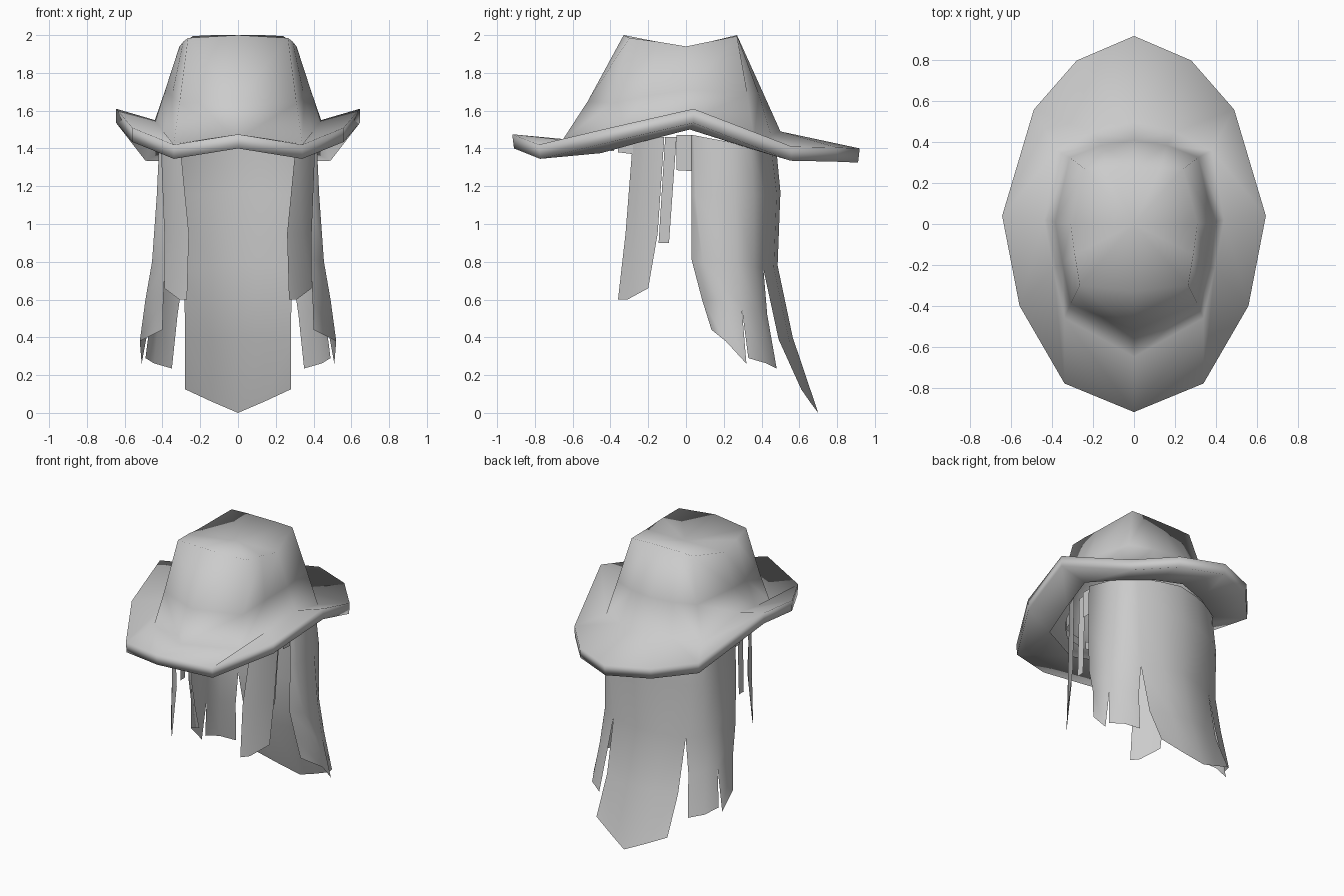
import bpy
import bmesh

cube = bpy.data.objects.get("Cube")
if cube:
    bpy.data.objects.remove(cube, do_unlink=True)

GREY = (0.6, 0.6, 0.6, 1.0)
mat = bpy.data.materials.new("plain grey")
mat.use_nodes = True
mat.diffuse_color = GREY
mat.node_tree.nodes["Principled BSDF"].inputs["Base Color"].default_value = GREY


def finish(name, bm):
    """Weld the half mesh, shade it smooth and mirror it across x."""
    bmesh.ops.remove_doubles(bm, verts=bm.verts, dist=0.002)
    bmesh.ops.recalc_face_normals(bm, faces=bm.faces)
    for f in bm.faces:
        f.smooth = True
    mesh = bpy.data.meshes.new(name)
    bm.to_mesh(mesh)
    bm.free()
    mesh.materials.append(mat)
    ob = bpy.data.objects.new(name, mesh)
    bpy.context.collection.objects.link(ob)
    mod = ob.modifiers.new("mirror", 'MIRROR')
    mod.use_clip = True
    mod.merge_threshold = 0.002


def loft(bm, lines):
    """Join neighbouring lines of points with quads."""
    rows = [[bm.verts.new(p) for p in line] for line in lines]
    for a, b in zip(rows, rows[1:]):
        for i in range(len(a) - 1):
            bm.faces.new((a[i], a[i + 1], b[i + 1], b[i]))
    return rows


# Hat: half rings from front centre to back centre
rim = [(0, -.92, 1.475), (.34, -.78, 1.42), (.56, -.40, 1.51), (.645, .04, 1.61),
       (.49, .56, 1.41), (.28, .80, 1.405), (0, .92, 1.40)]
base = [(0, -.65, 1.45), (.34, -.46, 1.425), (.395, -.22, 1.49), (.44, .02, 1.55),
        (.38, .36, 1.445), (.20, .45, 1.47), (0, .50, 1.49)]
middle = [(0, -.52, 1.65), (.31, -.39, 1.64), (.35, -.19, 1.68), (.385, .01, 1.71),
          (.315, .325, 1.69), (.16, .385, 1.69), (0, .41, 1.69)]
top = [(0, -.33, 2.0), (.265, -.30, 1.985), (.29, -.15, 1.965), (.31, 0, 1.94),
       (.24, .27, 1.995), (.13, .27, 2.0), (0, .27, 2.0)]
rim_under = [(x, y * .99, z - .075) for x, y, z in rim]
base_under = [(x * .98, y * .98, z - .05) for x, y, z in base]

bm = bmesh.new()
rows = loft(bm, [base_under, rim_under, rim, base, middle, top])
dent = bm.verts.new((0, 0, 1.935))
for a, b in zip(rows[-1], rows[-1][1:]):
    bm.faces.new((a, b, dent))
finish("hat", bm)

# Back hair: columns running downwards, split into strips near the ends
side_flap = [(.39, .03, 1.47), (.39, .03, 1.15), (.385, .03, .81), (.395, .085, .60), (.40, .135, .44)]
side_fold = [(.415, .04, 1.47), (.43, .05, 1.15), (.455, .09, .80), (.49, .17, .60), (.52, .21, .38)]
side_back = [(.395, .25, 1.43), (.42, .26, 1.15), (.44, .27, .80), (.455, .295, .56), (.51, .32, .26)]
strip_front = side_back[:4] + [(.49, .33, .29)]
strip_back = [(.30, .39, 1.42), (.31, .42, 1.15), (.285, .41, .76), (.32, .43, .52), (.35, .48, .235)]
panel_edge = strip_back[:3] + [(.28, .49, .39), (.28, .61, .125)]
panel_mid = [(.15, .45, 1.42), (.155, .48, 1.16), (.14, .465, .77), (.14, .545, .39), (.14, .655, .06)]
panel_centre = [(0, .475, 1.43), (0, .50, 1.17), (0, .485, .78), (0, .565, .40), (0, .70, 0)]
strip_mid = [tuple((p + q) / 2 + d for p, q, d in zip(a, b, (.025, .02, 0)))
             for a, b in zip(strip_front, strip_back)]

bm = bmesh.new()
loft(bm, [side_flap, side_fold, side_back])
loft(bm, [strip_front, strip_mid, strip_back])
loft(bm, [panel_edge, panel_mid, panel_centre])
finish("back_hair", bm)

# Front lock hanging before each ear
bm = bmesh.new()
loft(bm, [[(.31, -.28, 1.46), (.26, -.32, .95), (.27, -.36, .60)],
          [(.37, -.21, 1.46), (.34, -.26, .95), (.31, -.31, .60)],
          [(.41, -.115, 1.46), (.39, -.15, .95), (.39, -.20, .66)]])
finish("front_lock", bm)

# Thin strand and the short tuft behind it
bm = bmesh.new()
loft(bm, [[(.37, -.11, 1.46), (.355, -.145, .90)],
          [(.37, -.05, 1.46), (.355, -.09, .90)]])
loft(bm, [[(.39, -.05, 1.47), (.39, -.05, 1.285)],
          [(.39, .03, 1.47), (.39, .03, 1.28)]])
finish("side_strand", bm)

# Short fringe tucked under the front of the brim
bm = bmesh.new()
fringe = [((.31, -.28), (.27, -.36), 1.37), ((.26, -.38), (.19, -.45), 1.385),
          ((.17, -.47), (.02, -.51), 1.395)]
for (x1, y1), (x2, y2), z in fringe:
    loft(bm, [[(x1, y1, 1.46), (x1, y1, z)], [(x2, y2, 1.46), (x2, y2, z + .01)]])
finish("fringe", bm)
